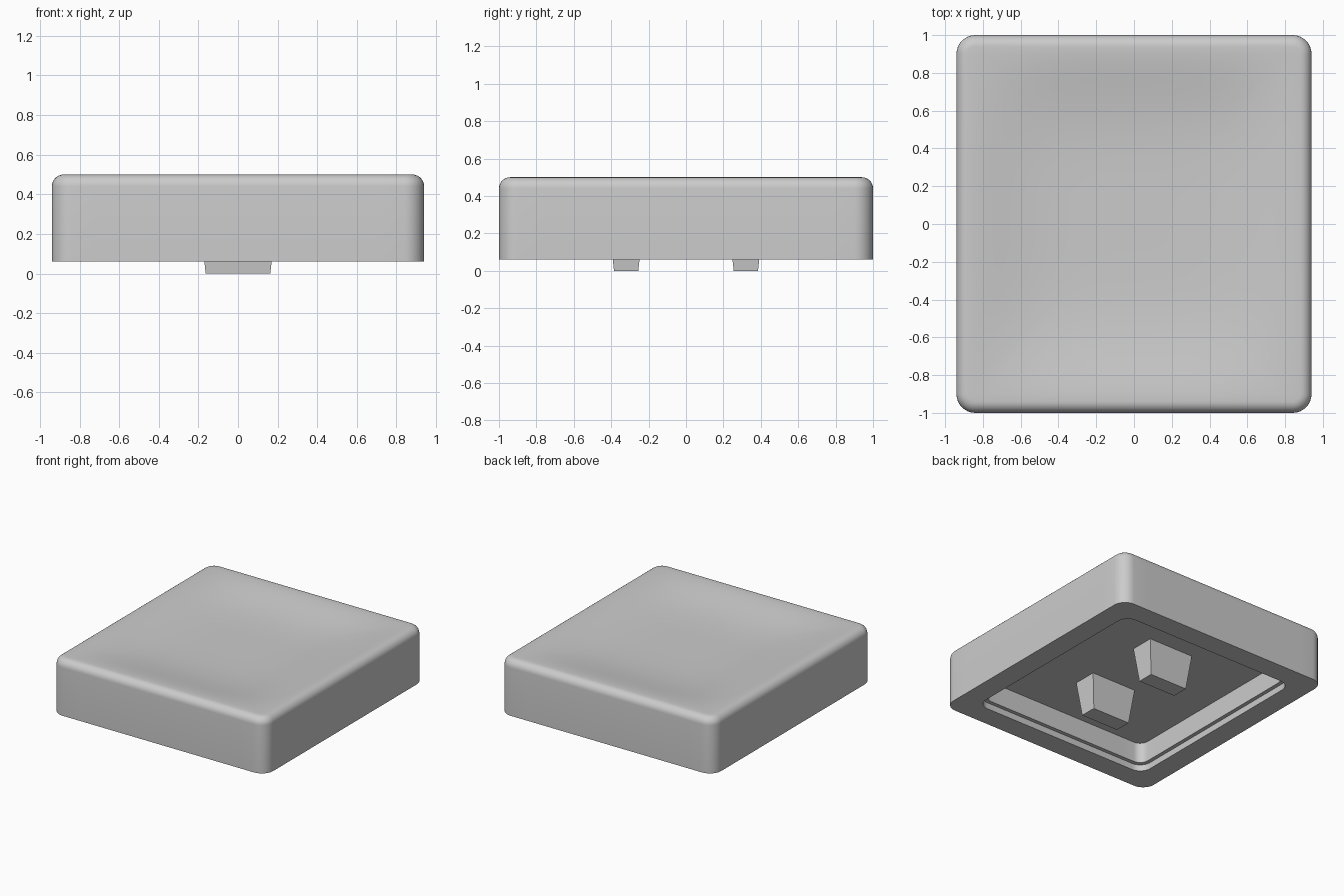
import bpy, bmesh, math

if "Cube" in bpy.data.objects:
    bpy.data.objects.remove(bpy.data.objects["Cube"])

HX, HY, TOP, BASE = 0.94, 1.0, 0.5, 0.06
CORNER, FILLET, DISH = 0.10, 0.06, 0.06

grey = bpy.data.materials.new("light grey")
grey.diffuse_color = (0.6, 0.6, 0.6, 1)
grey.use_nodes = True
grey.node_tree.nodes["Principled BSDF"].inputs["Base Color"].default_value = grey.diffuse_color


def rounded_rect(hx, hy, r, seg=8, side=14):
    """Outline points, counter-clockwise, with evenly divided straight sides."""
    pts = []
    for k, (sx, sy) in enumerate([(1, 1), (-1, 1), (-1, -1), (1, -1)]):
        cx, cy = sx * (hx - r), sy * (hy - r)
        for i in range(seg + 1):
            a = math.pi / 2 * (k + i / seg)
            pts.append((cx + r * math.cos(a), cy + r * math.sin(a)))
    n, out = seg + 1, []
    for k in range(4):
        out += pts[k * n:(k + 1) * n]
        p, q = pts[(k + 1) * n - 1], pts[(k + 1) * n % len(pts)]
        out += [(p[0] + (q[0] - p[0]) * t / side, p[1] + (q[1] - p[1]) * t / side)
                for t in range(1, side)]
    return out


def dish(x, y):
    """Height of the softly hollowed top."""
    u, v = min(1, abs(x) / (HX - FILLET)), min(1, abs(y) / (HY - FILLET))
    return TOP - DISH * ((1 - u ** 4) * (1 - v ** 4)) ** 2


def finish(bm, name):
    bmesh.ops.recalc_face_normals(bm, faces=bm.faces)
    me = bpy.data.meshes.new(name)
    bm.to_mesh(me)
    bm.free()
    me.materials.append(grey)
    ob = bpy.data.objects.new(name, me)
    bpy.context.collection.objects.link(ob)
    return ob


# Cap shell: one loft from the dished top, over the edge, and into the hollow
bm = bmesh.new()
loops = []
top_edge = rounded_rect(HX - FILLET, HY - FILLET, CORNER - FILLET)
for i in range(1, 25):
    s = i / 24
    loops.append([(x * s, y * s, dish(x * s, y * s)) for x, y in top_edge])
for i in range(1, 8):                                   # rounded upper edge
    a = math.pi / 2 * i / 7
    d = FILLET * (1 - math.sin(a))
    z = TOP - FILLET * (1 - math.cos(a))
    loops.append([(x, y, z) for x, y in rounded_rect(HX - d, HY - d, CORNER - d)])
# Outer wall foot, rim, shallow lip, ledge and ceiling: (inset, corner radius, z)
for d, r, z in [(0, CORNER, BASE), (0.17, 0.09, BASE), (0.17, 0.09, 0.11),
                (0.20, 0.07, 0.11), (0.20, 0.07, 0.27)]:
    loops.append([(x, y, z) for x, y in rounded_rect(HX - d, HY - d, r)])

rings = [[bm.verts.new(p) for p in loop] for loop in loops]
n = len(rings[0])
for a, b in zip(rings, rings[1:]):
    for i in range(n):
        j = (i + 1) % n
        bm.faces.new((a[i], b[i], b[j], a[j]))
centre = bm.verts.new((0, 0, dish(0, 0)))
for i in range(n):
    bm.faces.new((centre, rings[0][i], rings[0][(i + 1) % n]))
bm.faces.new(rings[-1])                                 # ceiling
shell = finish(bm, "cap_shell")
bpy.context.view_layer.objects.active = shell
shell.select_set(True)
bpy.ops.object.shade_smooth_by_angle(angle=math.radians(35))

# Two tapered mounting prongs hanging from the ceiling
for side, name in ((-1, "front_prong"), (1, "back_prong")):
    bm = bmesh.new()
    bmesh.ops.create_cube(bm, size=2)
    for v in bm.verts:
        low = v.co.z < 0
        v.co.x *= 0.163 if low else 0.195
        v.co.y = side * 0.32 + v.co.y * (0.065 if low else 0.095)
        v.co.z = 0 if low else 0.272
    finish(bm, name)
